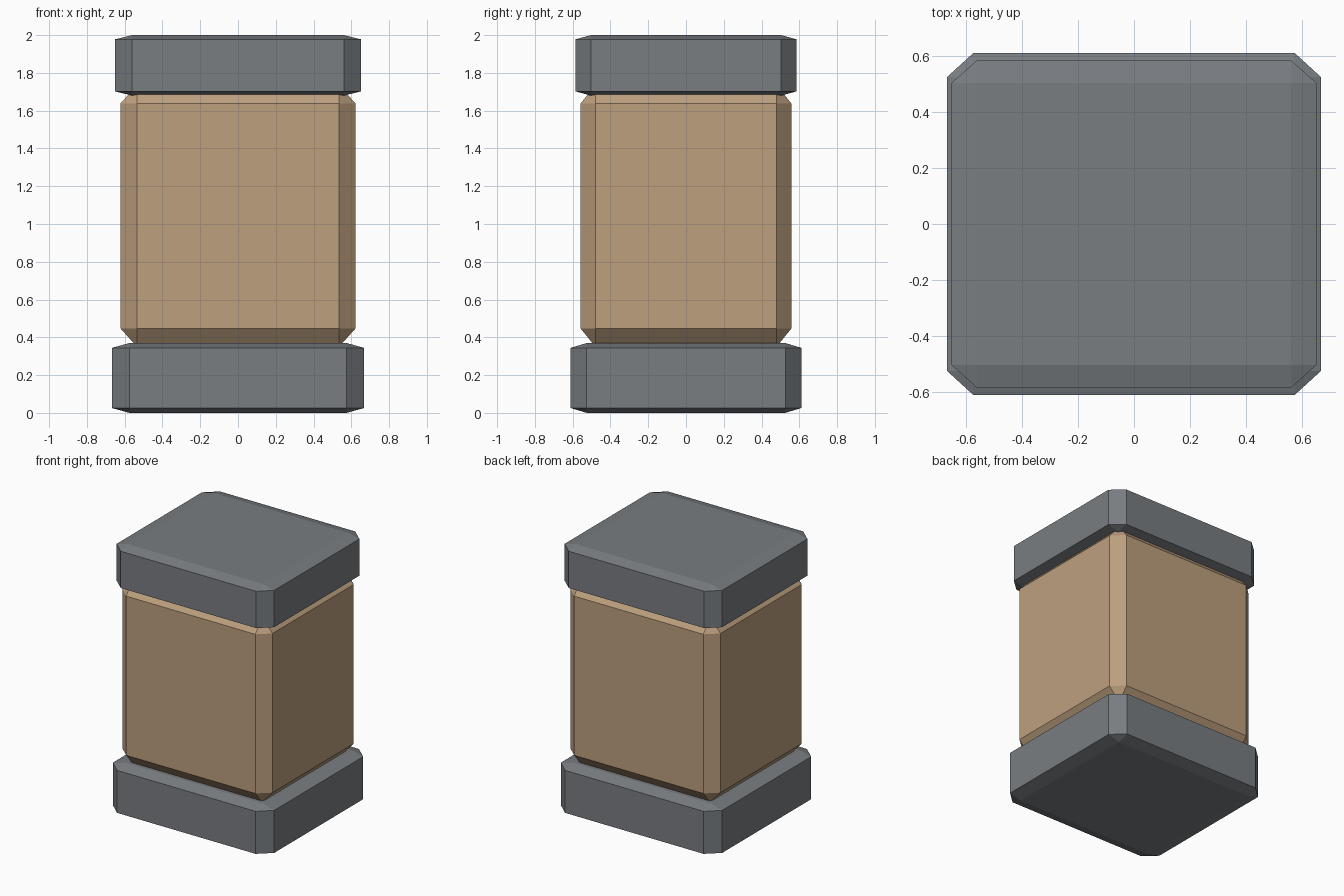
import bpy
import bmesh
from mathutils import Matrix

default_cube = bpy.data.objects.get("Cube")
if default_cube:
    bpy.data.objects.remove(default_cube, do_unlink=True)


def make_material(name, rgb):
    mat = bpy.data.materials.new(name)
    mat.use_nodes = True
    mat.diffuse_color = (*rgb, 1)
    mat.node_tree.nodes["Principled BSDF"].inputs["Base Color"].default_value = (*rgb, 1)
    return mat


def chamfered_block(name, width, depth, bottom, top, mat):
    """Chamfer a unit cube, then stretch it so each bevel scales with its axis."""
    bm = bmesh.new()
    bmesh.ops.create_cube(bm, size=1)
    bmesh.ops.bevel(bm, geom=bm.edges[:], offset=0.07, segments=1,
                    profile=0.5, affect='EDGES')
    stretch = Matrix.Diagonal((width, depth, top - bottom, 1))
    bm.transform(Matrix.Translation((0, 0, (top + bottom) / 2)) @ stretch)
    bmesh.ops.recalc_face_normals(bm, faces=bm.faces)
    mesh = bpy.data.meshes.new(name)
    bm.to_mesh(mesh)
    bm.free()
    mesh.materials.append(mat)
    obj = bpy.data.objects.new(name, mesh)
    bpy.context.collection.objects.link(obj)
    return obj


grey = make_material("slate grey", (0.19, 0.205, 0.22))
tan = make_material("warm tan", (0.51, 0.35, 0.21))

# Foot, pillar body and cap
chamfered_block("base", 1.336, 1.222, 0, 0.37, grey)
chamfered_block("body", 1.244, 1.116, 0.35, 1.735, tan)
chamfered_block("cap", 1.304, 1.172, 1.68, 2, grey)
